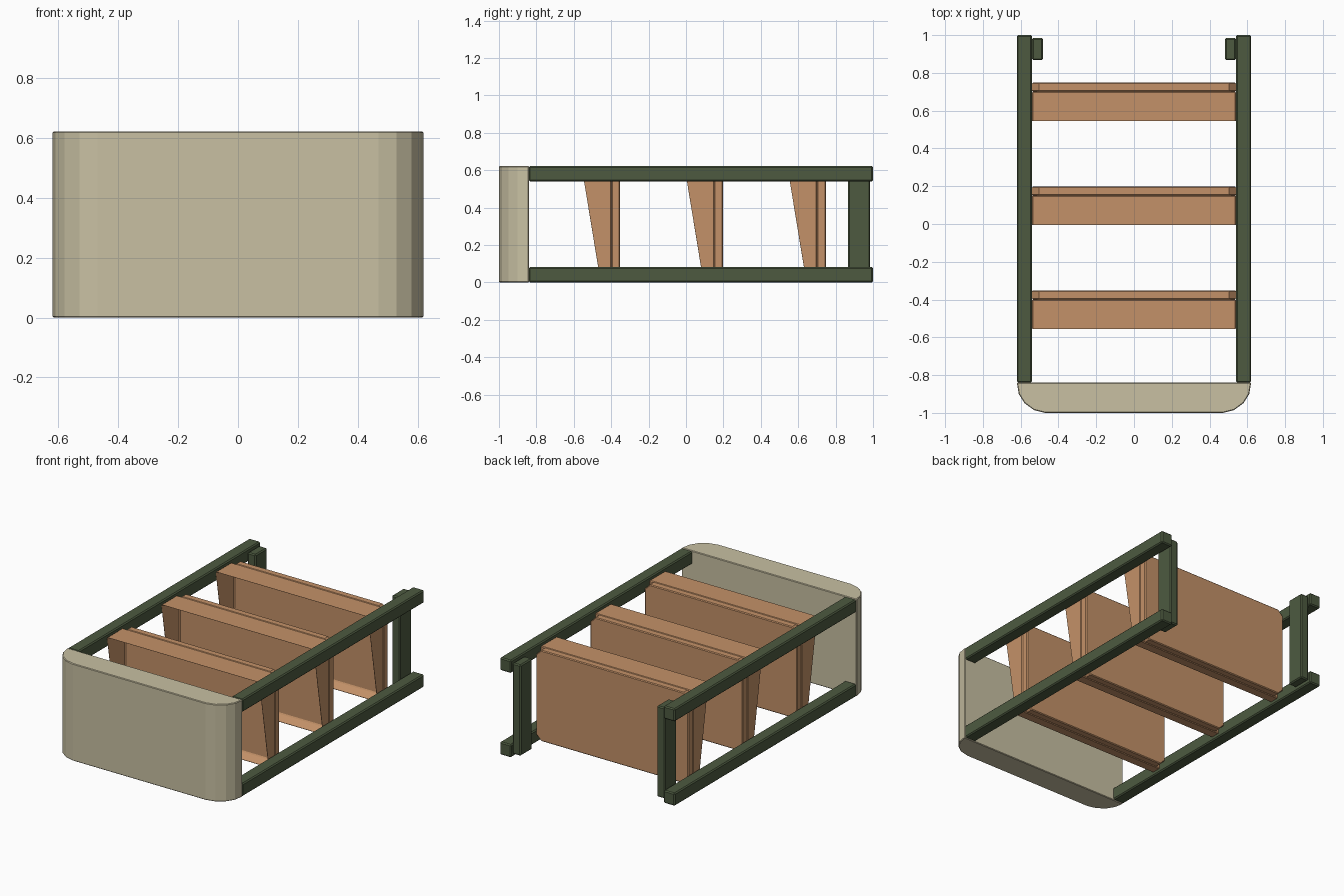
import bpy
import bmesh
from mathutils import Vector

if "Cube" in bpy.data.objects:
    bpy.data.objects.remove(bpy.data.objects["Cube"], do_unlink=True)


def material(name, rgb):
    mat = bpy.data.materials.new(name)
    mat.use_nodes = True
    mat.diffuse_color = (*rgb, 1)
    mat.node_tree.nodes["Principled BSDF"].inputs["Base Color"].default_value = (*rgb, 1)
    return mat


cream = material("cream", (0.58, 0.53, 0.365))
green = material("dark green", (0.074, 0.102, 0.051))
brown = material("light brown", (0.55, 0.285, 0.138))


def prism(outline, direction):
    """Extrude a closed outline along a direction."""
    bm = bmesh.new()
    face = bm.faces.new([bm.verts.new(p) for p in outline])
    ext = bmesh.ops.extrude_face_region(bm, geom=[face], use_keep_orig=True)
    moved = [g for g in ext["geom"] if isinstance(g, bmesh.types.BMVert)]
    bmesh.ops.translate(bm, verts=moved, vec=Vector(direction))
    bmesh.ops.recalc_face_normals(bm, faces=bm.faces)
    return bm


def finish(bm, name, mat, bevel):
    mesh = bpy.data.meshes.new(name)
    bm.to_mesh(mesh)
    bm.free()
    mesh.materials.append(mat)
    obj = bpy.data.objects.new(name, mesh)
    bpy.context.collection.objects.link(obj)
    mod = obj.modifiers.new("edge bevel", "BEVEL")
    mod.width = bevel
    mod.segments = 1
    mod.limit_method = "ANGLE"
    mod.angle_limit = 0.9
    return obj


def box(name, x, y, z, mat, bevel):
    outline = [(x[0], y[0], z[0]), (x[1], y[0], z[0]), (x[1], y[1], z[0]), (x[0], y[1], z[0])]
    return finish(prism(outline, (0, 0, z[1] - z[0])), name, mat, bevel)


HEIGHT = 0.622
HALF = 0.62
INNER = 0.54

# Front panel with rounded front corners
half = [(HALF, -0.84), (0.61, -0.9), (0.58, -0.948), (0.53, -0.985), (0.47, -1)]
plan = half + [(-x, y) for x, y in reversed(half)]
finish(prism([(x, y, 0) for x, y in plan], (0, 0, HEIGHT)), "front_panel", cream, 0.004)

# Side rails and rear uprights
for side, s in (("left", 1), ("right", -1)):
    span = sorted((s * INNER, s * HALF))
    box(side + "_lower_rail", span, (-0.84, 1), (0, 0.082), green, 0.007)
    box(side + "_upper_rail", span, (-0.84, 1), (0.54, HEIGHT), green, 0.007)
    box(side + "_rear_upright", sorted((s * 0.482, s * INNER)), (0.867, 0.985),
        (0.02, 0.602), green, 0.007)

# Three dividers: an open tapered tray in front of a clipped back board
LOW, HIGH, CLIP = 0.02, 0.602, 0.036
for number, back in enumerate((-0.352, 0.198, 0.748), 1):
    joint = back - 0.047
    section = [(joint, LOW), (joint, HIGH), (back - 0.208, HIGH), (back - 0.112, LOW)]
    bm = prism([(-INNER, y, z) for y, z in section], (2 * INNER, 0, 0))
    bm.normal_update()
    front = min(bm.faces, key=lambda f: f.calc_center_median().y)
    bmesh.ops.inset_region(bm, faces=[front], thickness=0.04)
    for v in front.verts:
        v.co.y = joint - 0.01
    finish(bm, f"divider_tray_{number}", brown, 0.005)

    quarter = [(INNER, HIGH - CLIP), (INNER - CLIP, HIGH)]
    top = quarter + [(-x, z) for x, z in reversed(quarter)]
    board = top + [(-x, LOW + HIGH - z) for x, z in top]
    finish(prism([(x, joint, z) for x, z in board], (0, back - joint, 0)),
           f"divider_board_{number}", brown, 0.005)
